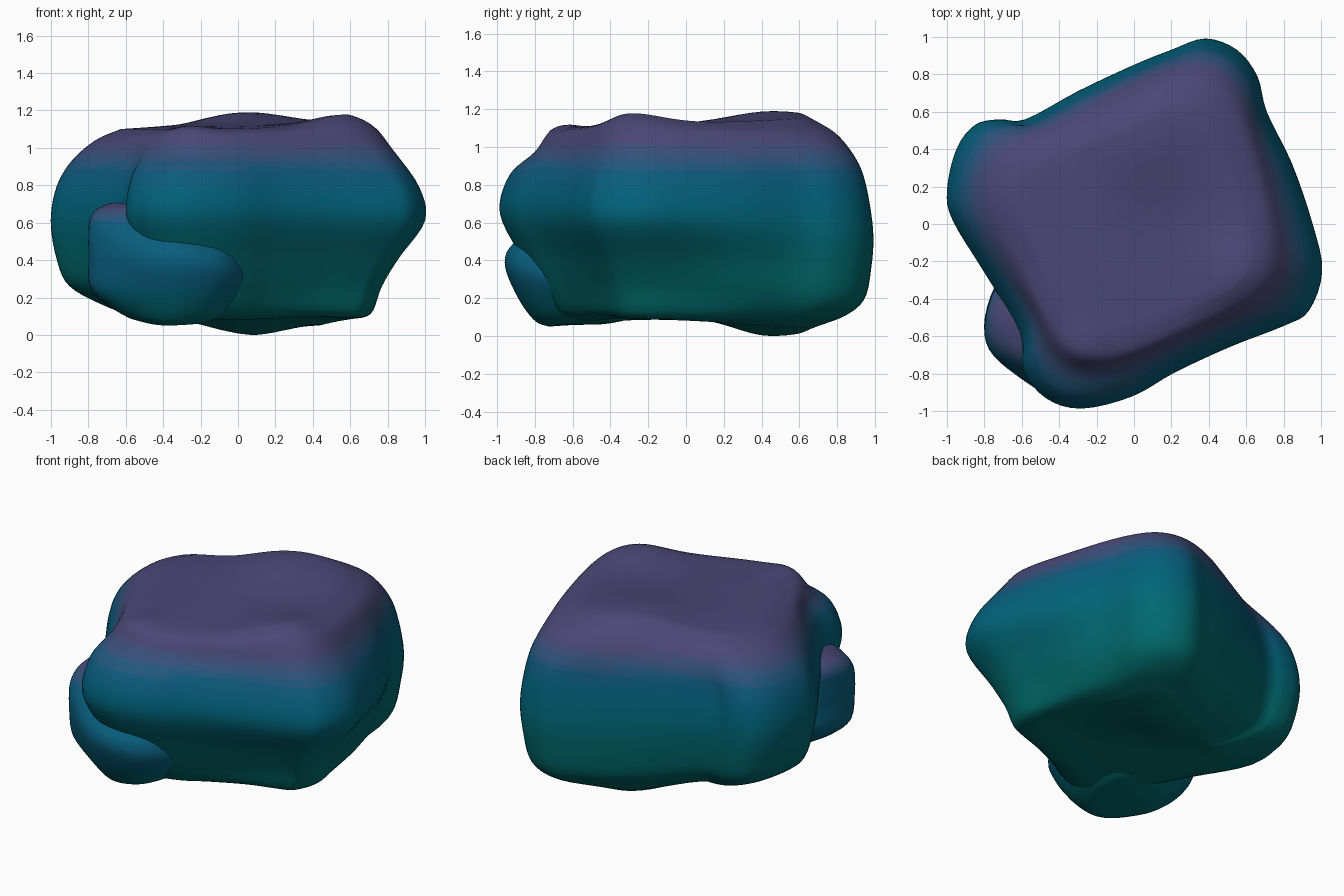
import bpy, math

if "Cube" in bpy.data.objects:
    bpy.data.objects.remove(bpy.data.objects["Cube"])


def material(name, rgb):
    m = bpy.data.materials.new(name)
    m.diffuse_color = (*rgb, 1)
    m.use_nodes = True
    m.node_tree.nodes["Principled BSDF"].inputs["Base Color"].default_value = m.diffuse_color
    return m


# Colour bands from the lower stone up to the top face
STOPS = [(0.0, (0, .13, .12)), (0.4, (0, .14, .16)), (0.72, (0, .12, .20)),
         (0.87, (.005, .10, .21)), (1.03, (.07, .062, .18)), (1.3, (.07, .062, .18))]
BANDS = 40


def ramp(z):
    z = min(max(z, 0), 1.29)
    for (a, ca), (b, cb) in zip(STOPS, STOPS[1:]):
        if a <= z <= b:
            t = (z - a) / (b - a)
            return tuple(p + (q - p) * t for p, q in zip(ca, cb))


mats = [material(f"stone_{i}", ramp((i + .5) * 1.3 / BANDS)) for i in range(BANDS)]


def smooth(t):
    t = min(max(t, 0), 1)
    return t * t * (3 - 2 * t)


def spline(p0, p1, p2, p3, t):
    return tuple(.5 * (2 * b + (c - a) * t + (2 * a - 5 * b + 4 * c - d) * t * t
                       + (3 * b - a - 3 * c + d) * t ** 3)
                 for a, b, c, d in zip(p0, p1, p2, p3))


def sample(profile, u):
    n = len(profile)
    x = u * (n - 1)
    i = min(int(x), n - 2)
    at = lambda k: profile[min(max(k, 0), n - 1)]
    return spline(at(i - 1), at(i), at(i + 1), at(i + 2), x - i)


def blend_profiles(sides, ang, u):
    """Height and radius factor, blended between the two nearest side profiles."""
    for k, (a0, p0) in enumerate(sides):
        a1, p1 = sides[(k + 1) % len(sides)]
        span, d = (a1 - a0) % 360, (ang - a0) % 360
        if d <= span:
            t = smooth(d / span)
            return tuple(x + (y - x) * t for x, y in zip(sample(p0, u), sample(p1, u)))


def rock(name, outline, sides, centre, z_low, z_high, bumps, tint):
    n, sub, rows, caps, win = len(outline), 4, 40, 9, 6
    ring = [spline(outline[i - 1], outline[i], outline[(i + 1) % n], outline[(i + 2) % n], j / sub)
            for i in range(n) for j in range(sub)]
    ring = [(x - centre[0], y - centre[1]) for x, y in ring]
    N = len(ring)
    # Softer outline used near the top rim
    soft = [tuple(1.015 * sum(ring[(i + k) % N][c] for k in range(-win, win + 1)) / (2 * win + 1)
                  for c in (0, 1)) for i in range(N)]
    steps = [(0, k / caps, z_low) for k in range(1, caps)]
    steps += [(r / rows, 1, 0) for r in range(rows + 1)]
    steps += [(1, k / caps, z_high) for k in range(caps - 1, 0, -1)]
    verts = []

    def add(x, y, z):
        mid = (z_low + z_high) / 2
        for bx, by, h, w, top in bumps:
            if (z > mid) == top:
                fade = min(1, abs(z - mid) / (z_high - mid)) ** 4
                z += fade * h * math.exp(-((x - bx) ** 2 + (y - by) ** 2) / (w * w))
        verts.append((x, y, z))

    add(*centre, z_low)
    for u, s, zc in steps:
        k = smooth((u - .6) / .3)
        for (x, y), (sx, sy) in zip(ring, soft):
            z, f = blend_profiles(sides, math.degrees(math.atan2(y, x)), u)
            x, y = x + (sx - x) * k, y + (sy - y) * k
            add(centre[0] + x * f * s, centre[1] + y * f * s, zc + (z - zc) * s ** 2 if s < 1 else z)
    add(*centre, z_high)
    last, top = len(steps) - 1, len(verts) - 1
    faces = [(0, 1 + (i + 1) % N, 1 + i) for i in range(N)]
    for r in range(last):
        a, b = 1 + r * N, 1 + (r + 1) * N
        faces += [(a + i, a + (i + 1) % N, b + (i + 1) % N, b + i) for i in range(N)]
    faces += [(1 + last * N + i, 1 + last * N + (i + 1) % N, top) for i in range(N)]
    me = bpy.data.meshes.new(name)
    me.from_pydata(verts, [], faces)
    for m in mats:
        me.materials.append(m)
    for p in me.polygons:
        p.use_smooth = True
        p.material_index = min(BANDS - 1, max(0, int(tint(p.center.z) * BANDS / 1.3)))
    ob = bpy.data.objects.new(name, me)
    bpy.context.collection.objects.link(ob)
    return ob


# Large squarish boulder, turned on its base; side profiles are (height, radius factor)
outline = [(.95, 0), (.84, .33), (.71, .6), (.66, .79), (.55, .93), (.38, .99), (.2, .93),
           (0, .85), (-.3, .71), (-.58, .56), (-.72, .56), (-.85, .53), (-.95, .4), (-1, .18),
           (-.97, .02), (-.8, -.26), (-.61, -.58), (-.59, -.78), (-.47, -.93), (-.28, -.985),
           (-.01, -.92), (.22, -.79), (.52, -.65), (.8, -.54), (.93, -.46), (1, -.25)]
sides = [
    (-107, [(.07, .56), (.11, .69), (.22, .78), (.40, .88), (.64, 1), (.84, .95), (.96, .83), (1.06, .76), (1.09, .66)]),
    (-14, [(.07, .6), (.10, .71), (.25, .77), (.40, .86), (.6, 1), (.78, .97), (.98, .84), (1.08, .76), (1.12, .64)]),
    (68, [(.05, .66), (.09, .83), (.18, .95), (.35, .99), (.55, 1), (.8, .96), (.95, .91), (1.06, .82), (1.12, .66)]),
    (169, [(.08, .52), (.14, .70), (.25, .90), (.40, .97), (.6, 1), (.78, .97), (.92, .90), (1.03, .78), (1.09, .64)]),
]
bumps = [(.05, .45, .065, .32, True), (.56, -.28, .05, .22, True), (-.27, -.68, .03, .12, True),
         (.1, .42, -.08, .25, False), (.35, -.25, .02, .25, False)]
rock("large_boulder", outline, sides, (0, 0), .09, 1.11, bumps, lambda z: z)

# Small stone under the front left corner, mostly buried in the large one
outline = [(-.79, -.5), (-.77, -.67), (-.62, -.81), (-.42, -.93), (-.25, -.95), (-.06, -.87),
           (.06, -.65), (.08, -.35), (0, -.15), (-.25, -.08), (-.5, -.16), (-.7, -.28)]
left = [(.09, .5), (.15, .74), (.25, 1), (.4, 1.01), (.55, 1.01), (.65, .99), (.69, .88), (.70, .65)]
front = [(.04, .5), (.07, .66), (.18, .84), (.33, .99), (.42, 1), (.5, .9), (.6, .78), (.66, .6)]
right = [(.06, .5), (.11, .72), (.2, .9), (.28, 1), (.36, .98), (.46, .9), (.56, .78), (.64, .6)]
rock("small_stone", outline, [(-90, front), (0, right), (90, left), (170, left)],
     (-.38, -.5), .05, .69, [], lambda z: .25 + min(.55, max(0, z - .05) * 2.6) + max(0, z - .55) * 1.7)

# Rest the group on the ground
objs = list(bpy.context.collection.objects)
low = min(v.co.z for o in objs for v in o.data.vertices)
for o in objs:
    o.location.z = -low
